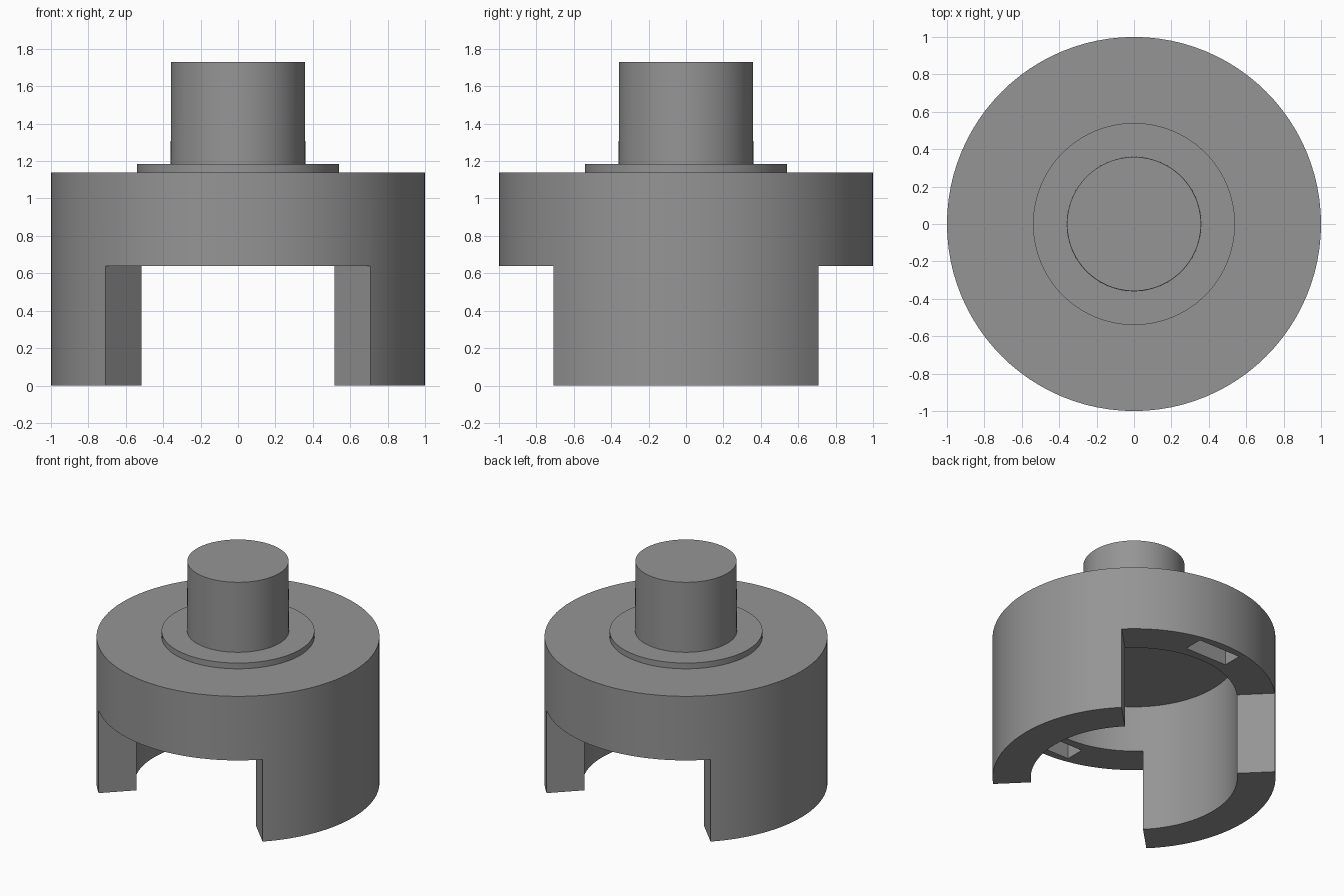
import bpy, bmesh, math

if "Cube" in bpy.data.objects:
    bpy.data.objects.remove(bpy.data.objects["Cube"])

SEGMENTS = 96
grey = bpy.data.materials.new("mid grey")
grey.diffuse_color = (0.3, 0.3, 0.3, 1)
grey.use_nodes = True
grey.node_tree.nodes["Principled BSDF"].inputs["Base Color"].default_value = grey.diffuse_color


def make_object(name, bm):
    bmesh.ops.recalc_face_normals(bm, faces=bm.faces)
    mesh = bpy.data.meshes.new(name)
    bm.to_mesh(mesh)
    bm.free()
    obj = bpy.data.objects.new(name, mesh)
    bpy.context.collection.objects.link(obj)
    mesh.materials.append(grey)
    return obj


def lathe(name, profile):
    """Spin an (r, z) profile, starting and ending on the axis."""
    bm = bmesh.new()
    verts = [bm.verts.new((r, 0, z)) for r, z in profile]
    edges = [bm.edges.new(pair) for pair in zip(verts, verts[1:])]
    bmesh.ops.spin(bm, geom=verts + edges, axis=(0, 0, 1), cent=(0, 0, 0),
                   angle=math.tau, steps=SEGMENTS, use_duplicate=False)
    bmesh.ops.remove_doubles(bm, verts=bm.verts, dist=1e-4)
    return make_object(name, bm)


def prism(name, outline, z0, z1):
    bm = bmesh.new()
    face = bm.faces.new([bm.verts.new((x, y, z0)) for x, y in outline])
    top = bmesh.ops.extrude_face_region(bm, geom=[face])["geom"]
    bmesh.ops.translate(bm, vec=(0, 0, z1 - z0),
                        verts=[v for v in top if isinstance(v, bmesh.types.BMVert)])
    return make_object(name, bm)


def cut(target, cutter):
    mod = target.modifiers.new("cut", 'BOOLEAN')
    mod.operation, mod.solver, mod.object = 'DIFFERENCE', 'EXACT', cutter
    bpy.context.view_layer.objects.active = target
    bpy.ops.object.modifier_apply(modifier=mod.name)
    bpy.data.objects.remove(cutter)


# Hollow cup: the skirt becomes the two legs
body = lathe("cup_body", [(0, 1.0), (0.73, 1.0), (0.73, 0), (1, 0), (1, 1.14), (0, 1.14)])

for side in (-1, 1):
    # Quarter-turn opening between the legs
    cut(body, prism("opening_cutter", [(0, 0), (1.5, 1.5 * side), (-1.5, 1.5 * side)], -0.2, 0.64))
    # Rectangular pocket in the rim above the opening
    y0, y1 = 0.79 * side, 0.94 * side
    cut(body, prism("pocket_cutter", [(-0.18, y0), (0.18, y0), (0.18, y1), (-0.18, y1)], 0.5, 0.95))

# Collar and shaft on top
collar = lathe("collar", [(0, 1.14), (0.54, 1.14), (0.54, 1.185), (0, 1.185)])
shaft = lathe("shaft", [(0, 1.185), (0.36, 1.185), (0.358, 1.73), (0, 1.73)])

# Smooth round walls, sharp edges
for obj in (body, collar, shaft):
    bpy.ops.object.select_all(action='DESELECT')
    obj.select_set(True)
    bpy.context.view_layer.objects.active = obj
    bpy.ops.object.shade_smooth_by_angle(angle=math.radians(30))
